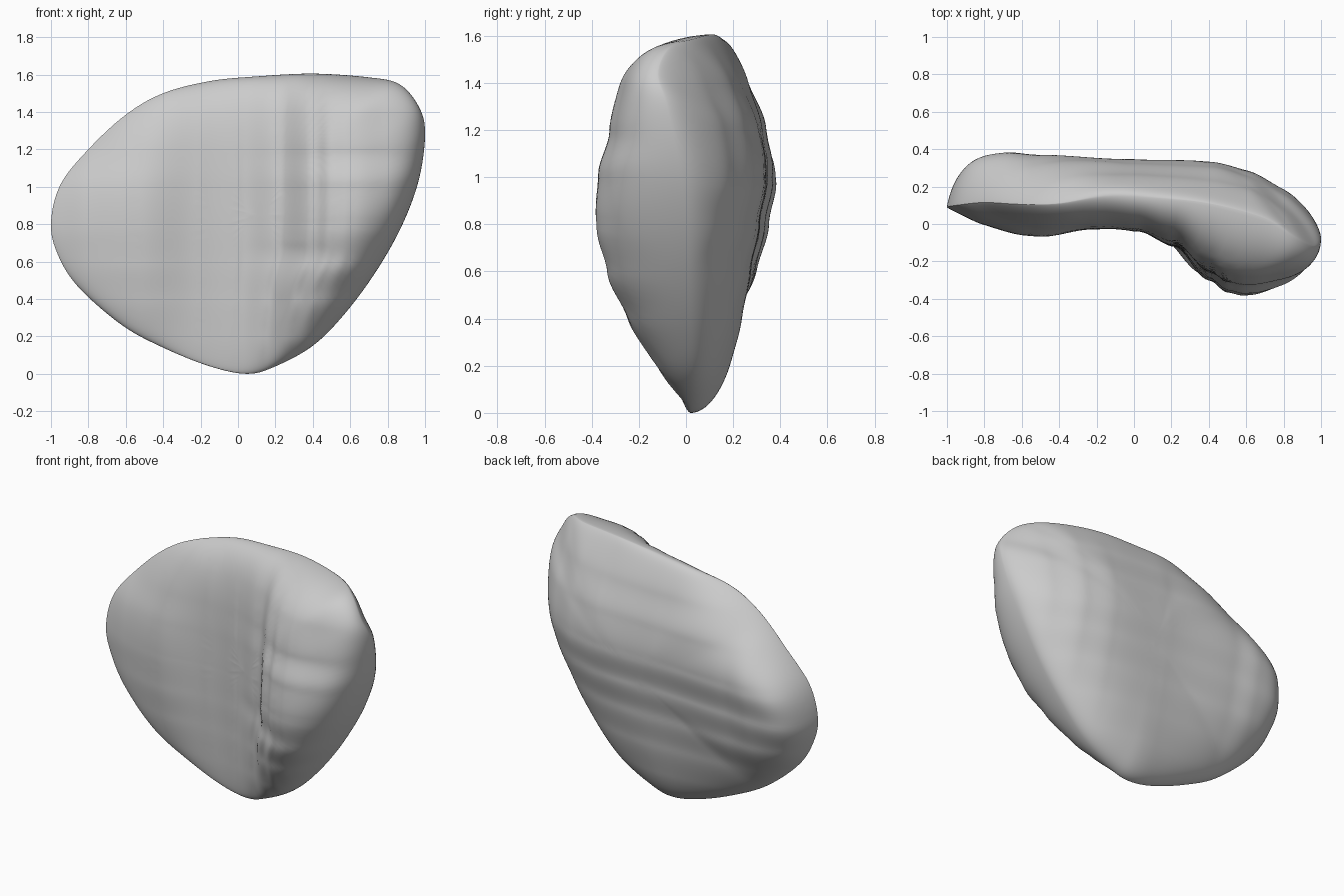
import bpy, bmesh, math
from mathutils import Vector

old = bpy.data.objects.get("Cube")
if old:
    bpy.data.objects.remove(old)

SEGMENTS, RINGS = 160, 48
CENTRE = Vector((0.1, 0, 0.85))


def ramp(v, lo, hi):
    t = min(1, max(0, (v - lo) / (hi - lo)))
    return t * t * (3 - 2 * t)


def profile(points, v):
    """Smooth curve through (position, value) points."""
    n = len(points)
    v = min(points[-1][0], max(points[0][0], v))
    i = next(k for k in range(n - 1) if v <= points[k + 1][0])

    def slope(k):
        a, b = points[max(k - 1, 0)], points[min(k + 1, n - 1)]
        return (b[1] - a[1]) / (b[0] - a[0])

    (x0, y0), (x1, y1) = points[i], points[i + 1]
    w = x1 - x0
    t = (v - x0) / w
    return (y0 + (y1 - y0) * t * t * (3 - 2 * t)
            + w * t * (1 - t) * (slope(i) * (1 - t) - slope(i + 1) * t)
            + w * t * (1 - t) * (2 * t - 1) * (y1 - y0) / w)


# Rim of the stone (x, y, z), clockwise from the left tip
RIM = [Vector(p) for p in (
    (-1, .09, .8), (-.95, .1, 1.01), (-.8, .115, 1.2), (-.6, .105, 1.385),
    (-.4, .11, 1.5), (-.15, .15, 1.565), (.1, .14, 1.59), (.4, .11, 1.605),
    (.7, .03, 1.585), (.86, -.07, 1.55), (.96, -.12, 1.44), (1, -.08, 1.3),
    (.97, -.03, 1.05), (.88, 0, .8), (.74, .01, .55), (.57, .02, .32),
    (.4, .02, .15), (.2, .02, .04), (.05, .02, 0), (-.15, .02, .04),
    (-.4, .03, .14), (-.62, .04, .26), (-.85, .07, .46), (-.96, .085, .63))]

# Depth across the width, and how it thins toward the foot and the top
FRONT = [(-1, -.03), (-.8, -.065), (-.55, -.08), (-.2, -.03), (0, -.04),
         (.2, -.12), (.4, -.3), (.5, -.365), (.6, -.385), (.8, -.37), (1, -.37)]
BACK = [(-1, .41), (-.7, .39), (-.5, .37), (0, .345), (.4, .34), (.6, .32),
        (.8, .28), (1, .24)]
RIDGE_SHIFT = [(0, .15), (.2, .12), (.4, .08), (.7, 0), (1.6, 0)]
FRONT_THIN = [(0, .52), (.2, .64), (.4, .77), (.6, .92), (.8, 1), (1, .97),
              (1.2, .85), (1.4, .79), (1.6, .75)]
BACK_THIN = [(0, .68), (.2, .7), (.4, .74), (.6, .81), (.8, .91), (1, 1),
             (1.2, .98), (1.4, .9), (1.6, .82)]


def rim_point(u):
    """Point on the closed smooth rim, u from 0 to 1."""
    n = len(RIM)
    i, t = divmod(u * n, 1)
    a, b, c, d = (RIM[(int(i) + k) % n] for k in (-1, 0, 1, 2))
    return 0.5 * (2 * b + (c - a) * t + (2 * a - 5 * b + 4 * c - d) * t ** 2
                  + (3 * b - a - 3 * c + d) * t ** 3)


def surface(u, s, back):
    """Point at fraction s from the middle to the rim, front or back."""
    rim = rim_point(u)
    p = CENTRE.lerp(rim, s)
    angle = math.degrees(math.atan2(rim.z - CENTRE.z, rim.x - CENTRE.x)) % 360
    ry = rim.y * s + 0.05 * (1 - s)
    if back:
        # flat band on the upper left, soft slope on the upper right
        fade = 1 - ramp(angle, 180, 220)
        band = ramp(angle, 105, 135) * fade
        steep = ramp(angle, 145, 180) * fade
        soft = ramp(angle, 5, 40) * (1 - ramp(angle, 60, 105))
        power = 3 + 3 * band + 7 * steep
        full = (1 - s ** power) ** (0.5 + 0.3 * band + 0.25 * soft)
        depth = profile(BACK, p.x) * profile(BACK_THIN, p.z)
    else:
        # sharp front edge along the flat band, blunt right side
        edge = ramp(angle, 90, 150) * (1 - ramp(angle, 180, 215))
        turn = (angle + 90) % 360
        blunt = ramp(turn, 10, 60) * (1 - ramp(turn, 120, 165))
        full = (1 - s ** (4 + 3.5 * blunt)) ** (0.5 + 0.4 * edge)
        x = p.x + profile(RIDGE_SHIFT, p.z) * ramp(p.x, -.15, .4)
        depth = profile(FRONT, x) * profile(FRONT_THIN, p.z)
    p.y = ry + (depth - ry) * full
    return p


# Stone: rings from the front middle, over the rim, to the back middle
bm = bmesh.new()
steps = [(math.sin(math.pi / 2 * k / RINGS), False) for k in range(1, RINGS + 1)]
steps += [(s, True) for s, _ in reversed(steps[:-1])]
rings = [[bm.verts.new(surface(j / SEGMENTS, s, back)) for j in range(SEGMENTS)]
         for s, back in steps]
for r0, r1 in zip(rings, rings[1:]):
    for j in range(SEGMENTS):
        k = (j + 1) % SEGMENTS
        bm.faces.new((r0[j], r0[k], r1[k], r1[j]))
for ring, back in ((rings[0], False), (rings[-1], True)):
    tip = bm.verts.new(surface(0, 0, back))
    for j in range(SEGMENTS):
        bm.faces.new((ring[j], ring[(j + 1) % SEGMENTS], tip))
bmesh.ops.recalc_face_normals(bm, faces=bm.faces)
mesh = bpy.data.meshes.new("stone")
bm.to_mesh(mesh)
bm.free()
stone = bpy.data.objects.new("stone", mesh)
bpy.context.collection.objects.link(stone)

# Plain grey
grey = bpy.data.materials.new("stone_grey")
grey.use_nodes = True
colour = (0.6, 0.6, 0.6, 1)
grey.diffuse_color = colour
grey.node_tree.nodes["Principled BSDF"].inputs["Base Color"].default_value = colour
mesh.materials.append(grey)

bpy.ops.object.select_all(action="DESELECT")
stone.select_set(True)
bpy.context.view_layer.objects.active = stone
bpy.ops.object.shade_smooth_by_angle(angle=math.radians(40))
